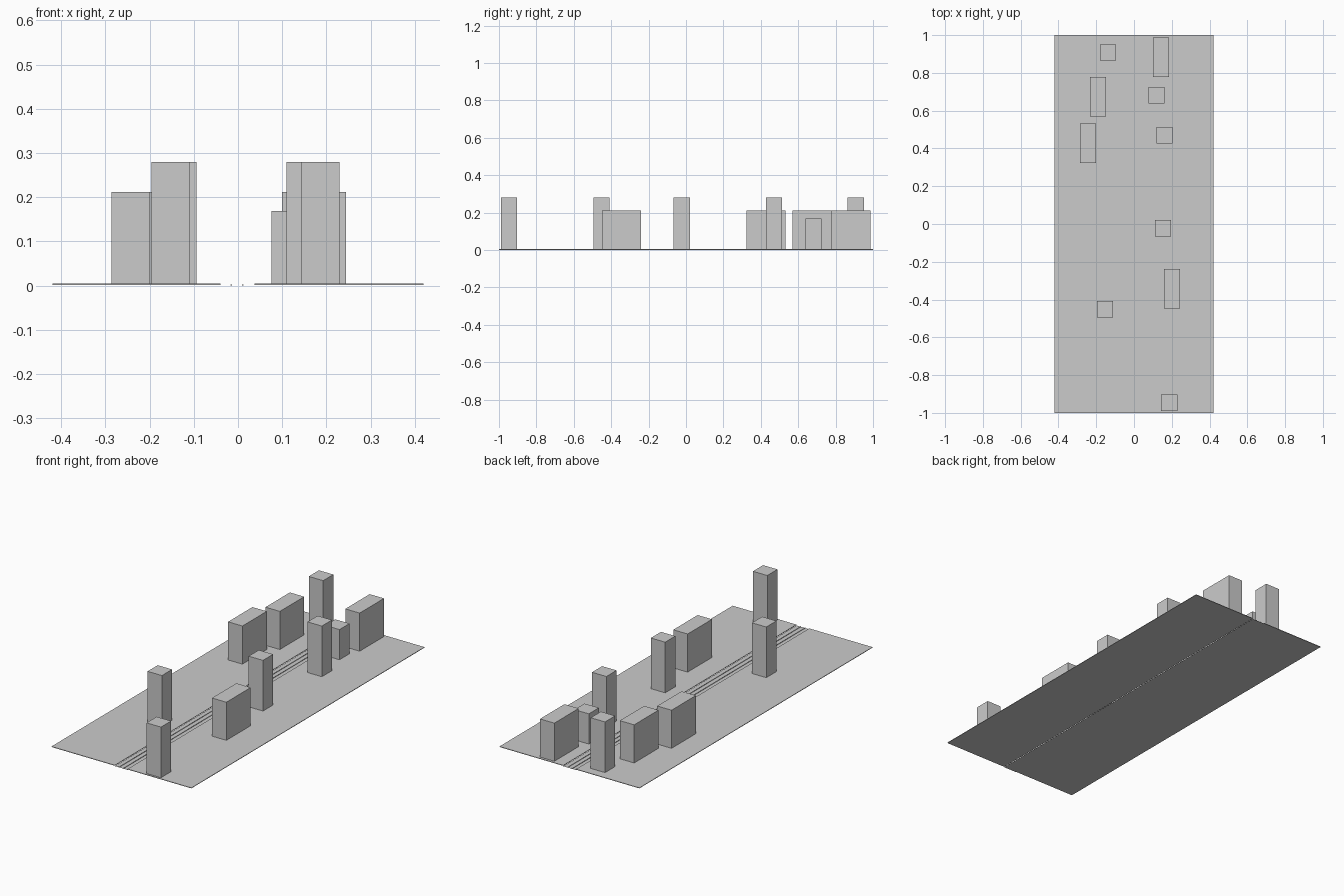
import bpy

if "Cube" in bpy.data.objects:
    bpy.data.objects.remove(bpy.data.objects["Cube"])


def box(name, x0, x1, y0, y1, z0, z1):
    """Axis-aligned box given by its limits."""
    bpy.ops.mesh.primitive_cube_add(size=1)
    ob = bpy.context.object
    ob.name = name
    ob.location = ((x0 + x1) / 2, (y0 + y1) / 2, (z0 + z1) / 2)
    ob.scale = (x1 - x0, y1 - y0, z1 - z0)
    bpy.ops.object.transform_apply(location=True, scale=True)
    return ob


HALF_W, HALF_L = 0.42, 1.0
GROUND_Z = 0.005

# Raised ground either side of the road
box("ground_left", -HALF_W, -0.04, -HALF_L, HALF_L, 0.002, GROUND_Z)
box("ground_right", 0.037, HALF_W, -HALF_L, HALF_L, 0.002, GROUND_Z)

# Sunken road surface
bpy.ops.mesh.primitive_plane_add(size=1)
road = bpy.context.object
road.name = "road"
road.scale = (0.077, 2 * HALF_L, 1)
road.location = (-0.0015, 0, 0)
bpy.ops.object.transform_apply(location=True, scale=True)

# Two thin lane lines along the road
for x in (-0.015, 0.011):
    box("lane_line", x - 0.0015, x + 0.0015, -HALF_L, HALF_L, 0.0, 0.003)

# Building types: (width, depth, top height) and their centres
BUILDINGS = {
    "tower": ((0.086, 0.087, 0.28),
              [(-0.137, 0.908), (-0.153, -0.452), (0.153, -0.022),
               (0.161, 0.471), (0.187, -0.946)]),
    "long_block": ((0.086, 0.209, 0.212),
                   [(0.143, 0.882), (-0.19, 0.673),
                    (-0.243, 0.428), (0.201, -0.344)]),
    "small_block": ((0.086, 0.086, 0.169), [(0.119, 0.682)]),
}
for name, ((w, d, top), centres) in BUILDINGS.items():
    for x, y in centres:
        box(name, x - w / 2, x + w / 2, y - d / 2, y + d / 2, GROUND_Z, top)
